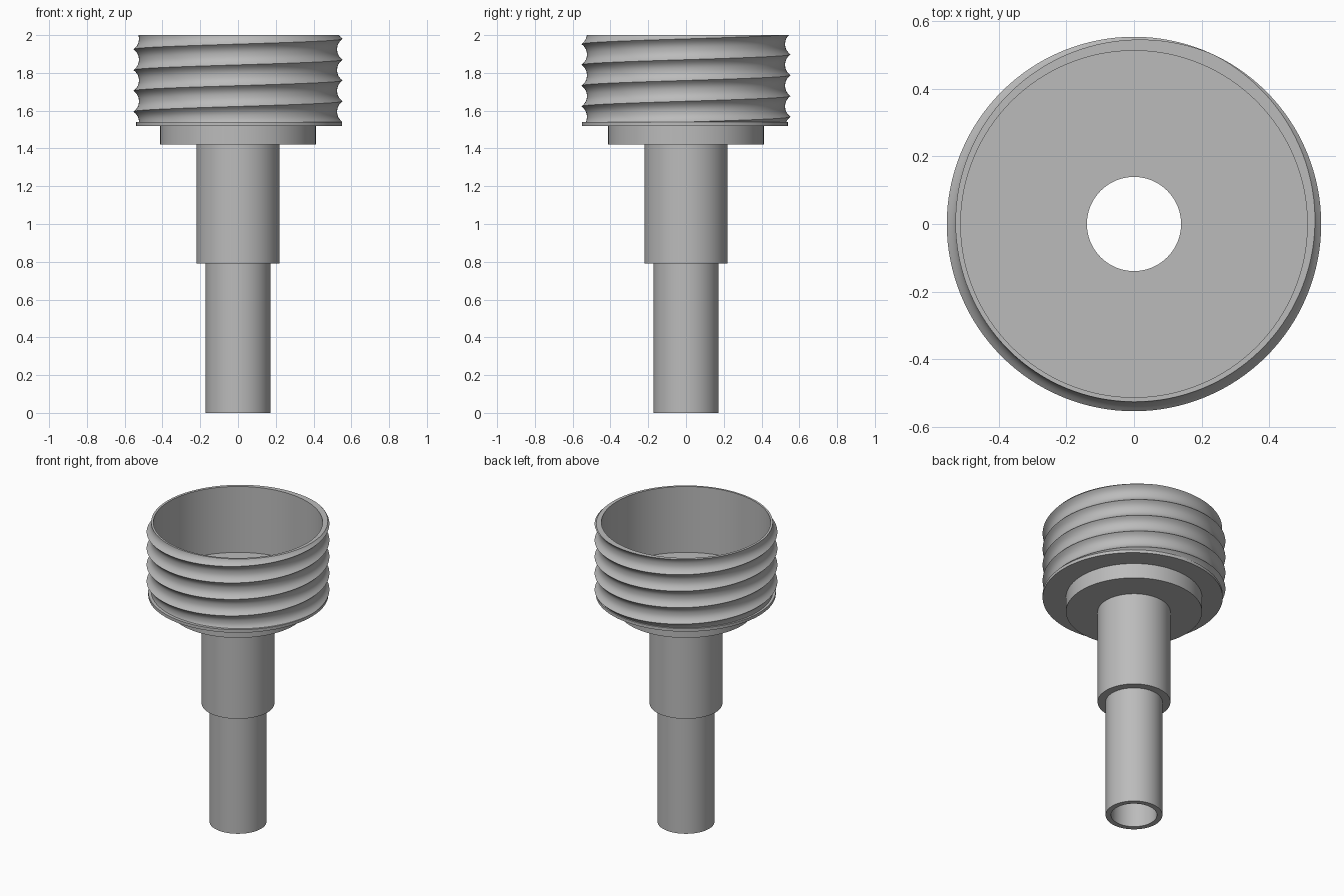
import bpy, bmesh, math

SIDES = 128
BORE, CUP_IN = 0.139, 0.512
TOP, FLOOR, BASE = 2.0, 1.56, 1.52
PITCH, STEPS, CREST = 0.11, 12, 1.98

old = bpy.data.objects.get("Cube")
if old:
    bpy.data.objects.remove(old)

grey = bpy.data.materials.new("plain grey")
grey.use_nodes = True
colour = (0.5, 0.5, 0.5, 1)
grey.diffuse_color = colour
grey.node_tree.nodes["Principled BSDF"].inputs["Base Color"].default_value = colour


def sweep(name, section):
    """Turn section(angle), a list of (radius, z), around the z axis."""
    bm = bmesh.new()
    columns = []
    for i in range(SIDES + 1):
        a = math.tau * i / SIDES
        columns.append([bm.verts.new((r * math.cos(a), r * math.sin(a), z))
                        for r, z in section(a)])
    for left, right in zip(columns, columns[1:]):
        for k in range(len(left) - 1):
            bm.faces.new((left[k], right[k], right[k + 1], left[k + 1]))
    bmesh.ops.remove_doubles(bm, verts=bm.verts, dist=0.0002)
    bmesh.ops.dissolve_degenerate(bm, edges=bm.edges, dist=0.0002)
    mesh = bpy.data.meshes.new(name)
    bm.to_mesh(mesh)
    bm.free()
    mesh.materials.append(grey)
    obj = bpy.data.objects.new(name, mesh)
    bpy.context.collection.objects.link(obj)
    bpy.ops.object.select_all(action='DESELECT')
    obj.select_set(True)
    bpy.context.view_layer.objects.active = obj
    bpy.ops.object.shade_smooth_by_angle(angle=math.radians(30))
    return obj


# Hollow stem: bore, tip, two steps and the shoulder under the cup
def stem_section(a):
    return [(BORE, FLOOR), (BORE, 0), (0.172, 0), (0.172, 0.79), (0.22, 0.79),
            (0.22, 1.42), (0.412, 1.42), (0.412, BASE)]


# Cup: bottom ledge, helical thread with sharp crests, rim, inner wall, floor
def thread_radius(a, z):
    phase = ((z - CREST) / PITCH - a / math.tau) % 1
    return 0.525 + 0.028 * abs(2 * phase - 1) ** 2.4


def cup_section(a):
    ledge = 0.545 + 0.008 * math.cos(a + math.pi / 4)
    lip = BASE + 0.02
    points = [(0.412, BASE), (ledge, BASE), (ledge, lip)]
    for k in range(-6 * STEPS, 2 * STEPS):
        z = CREST + PITCH * (k / STEPS + a / math.tau)
        z = min(max(z, lip), TOP)
        points.append((thread_radius(a, z), z))
    return points + [(CUP_IN, TOP), (CUP_IN, FLOOR), (BORE, FLOOR)]


sweep("hollow_stem", stem_section)
sweep("threaded_cup", cup_section)
